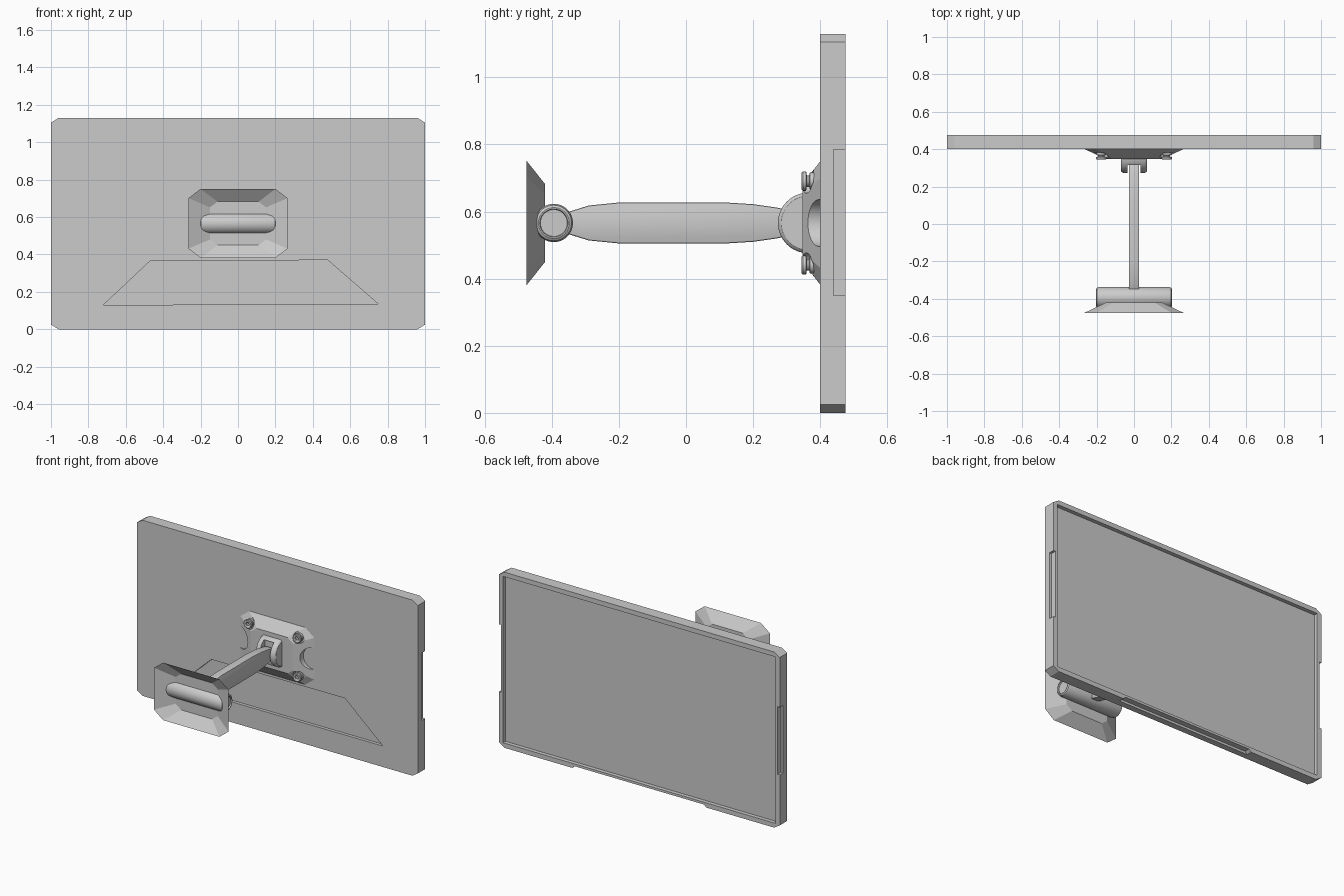
import bpy, bmesh, math

if "Cube" in bpy.data.objects:
    bpy.data.objects.remove(bpy.data.objects["Cube"], do_unlink=True)

grey = bpy.data.materials.new("plain_grey")
grey.use_nodes = True
grey.diffuse_color = (0.6, 0.6, 0.6, 1)
grey.node_tree.nodes["Principled BSDF"].inputs["Base Color"].default_value = (0.6, 0.6, 0.6, 1)

ARM_Z = 0.566  # height of the arm axis


def loft(name, rings, cap_start=True, cap_end=True, smooth=False):
    """Skin a series of matching closed rings of 3D points."""
    bm = bmesh.new()
    loops = [[bm.verts.new(p) for p in ring] for ring in rings]
    for a, b in zip(loops, loops[1:]):
        for i in range(len(a)):
            j = (i + 1) % len(a)
            bm.faces.new((a[i], a[j], b[j], b[i]))
    if cap_start:
        bm.faces.new(loops[0][::-1])
    if cap_end:
        bm.faces.new(loops[-1])
    bmesh.ops.recalc_face_normals(bm, faces=bm.faces)
    mesh = bpy.data.meshes.new(name)
    bm.to_mesh(mesh)
    bm.free()
    mesh.materials.append(grey)
    ob = bpy.data.objects.new(name, mesh)
    bpy.context.collection.objects.link(ob)
    if smooth:
        activate(ob)
        bpy.ops.object.shade_smooth_by_angle(angle=math.radians(30))
    return ob


def activate(ob):
    bpy.ops.object.select_all(action='DESELECT')
    ob.select_set(True)
    bpy.context.view_layer.objects.active = ob


def plate(name, outline, y0, y1):
    """Extrude an x-z outline along y."""
    return loft(name, [[(x, y, z) for x, z in outline] for y in (y0, y1)])


def box(name, x0, x1, y0, y1, z0, z1):
    return plate(name, [(x0, z0), (x1, z0), (x1, z1), (x0, z1)], y0, y1)


def octagon(hx, hz, cx, cz, mid):
    """Rectangle outline with cut corners."""
    return [(x, z + mid) for x, z in (
        (-hx + cx, -hz), (hx - cx, -hz), (hx, -hz + cz), (hx, hz - cz),
        (hx - cx, hz), (-hx + cx, hz), (-hx, hz - cz), (-hx, -hz + cz))]


def turned(name, profile, axis, centre, sides=32):
    """Turn (distance, radius) steps about the x or y axis."""
    rings = []
    for d, r in profile:
        ring = []
        for i in range(sides):
            t = math.tau * i / sides
            u, v = r * math.cos(t), r * math.sin(t)
            off = (d, u, v) if axis == 'x' else (u, d, v)
            ring.append([c + o for c, o in zip(centre, off)])
        rings.append(ring)
    return loft(name, rings, smooth=True)


def cut(ob, *cutters):
    for c in cutters:
        c.hide_render = True
        m = ob.modifiers.new("cut", 'BOOLEAN')
        m.operation, m.solver, m.object = 'DIFFERENCE', 'EXACT', c
        activate(ob)
        bpy.ops.object.modifier_apply(modifier=m.name)
        bpy.data.objects.remove(c, do_unlink=True)


# Screen housing with recessed display, side grips, lower groove and front recess
panel = plate("screen_housing", octagon(1, 0.565, 0.04, 0.025, 0.565), 0.4, 0.475)
cut(panel,
    box("display_cutter", -0.97, 0.97, 0.45, 0.5, 0.03, 1.1),
    box("left_grip_cutter", 0.985, 1.1, 0.44, 0.5, 0.35, 0.785),
    box("right_grip_cutter", -1.1, -0.985, 0.44, 0.5, 0.35, 0.785),
    plate("groove_cutter", [(-0.5, -0.02), (0.5, -0.02), (0.46, 0.015), (-0.46, 0.015)], 0.44, 0.5),
    plate("recess_cutter", [(-0.72, 0.13), (0.75, 0.135), (0.48, 0.37), (-0.47, 0.365)], 0.35, 0.42))

# Tapered bracket shapes: wide and narrow outlines
wide = octagon(0.265, 0.185, 0.065, 0.05, ARM_Z)
narrow = octagon(0.15, 0.116, 0.04, 0.03, ARM_Z)

# Wall bracket is a thin open shell
loft("wall_bracket", [[(x, -0.475, z) for x, z in wide],
                      [(x, -0.42, z) for x, z in narrow]], cap_start=False)

# Screen bracket with side notches and bolt pockets
bracket = loft("screen_bracket", [[(x, 0.401, z) for x, z in wide],
                                  [(x, 0.347, z) for x, z in narrow]])
for side in (-1, 1):
    cut(bracket, turned("notch_cutter", [(-0.1, 0.07), (0.1, 0.07)], 'y',
                        (side * 0.255, 0.4, ARM_Z)))
    for up in (-1, 1):
        at = (side * 0.175, 0.345, ARM_Z + up * 0.125)
        cut(bracket, turned("pocket_cutter", [(-0.1, 0.036), (0.035, 0.036)], 'y', at))
        bolt = turned("bracket_bolt", [(0, 0.025), (0.003, 0.029), (0.013, 0.029), (0.015, 0.017),
                                       (0.022, 0.017), (0.024, 0.025), (0.055, 0.025)],
                      'y', at, 20)
        cut(bolt, turned("socket_cutter", [(-0.02, 0.013), (0.01, 0.013)], 'y', at, 6))

# Wall pivot barrel with rounded rims and sunken end caps
rim = [(0.195, 0.04), (0.203, 0.042), (0.203, 0.046), (0.198, 0.053), (0.185, 0.057)]
turned("wall_pivot", [(-d, r) for d, r in rim] + rim[::-1], 'x', (0, -0.394, ARM_Z), 48)

# Arm: rounded bar with softened edges
half = [(-0.36, 0.03), (-0.335, 0.038), (-0.29, 0.052), (-0.2, 0.061), (0.12, 0.061),
        (0.2, 0.056), (0.27, 0.046), (0.32, 0.036)]
side_line = [(y, ARM_Z + h) for y, h in half] + [(y, ARM_Z - h) for y, h in half[::-1]]
arm = loft("arm", [[(x, y, z) for y, z in side_line] for x in (-0.027, 0.027)])
bevel = arm.modifiers.new("soft_edges", 'BEVEL')
bevel.width, bevel.segments, bevel.limit_method = 0.005, 2, 'ANGLE'
bevel.angle_limit = math.radians(40)
activate(arm)
bpy.ops.object.modifier_apply(modifier=bevel.name)
bpy.ops.object.shade_smooth_by_angle(angle=math.radians(30))

# Screen pivot: half disc fork with a slot for the arm
edge = [(0.07, 0.08), (0.066, 0.086), (0.058, 0.09)]
fork = turned("screen_pivot", [(-d, r) for d, r in edge] + edge[::-1], 'x',
              (0, 0.364, ARM_Z), 48)
cut(fork,
    box("back_cutter", -0.2, 0.2, 0.36, 0.6, 0.3, 0.8),
    box("slot_cutter", -0.036, 0.036, 0.2, 0.325, ARM_Z - 0.075, ARM_Z + 0.075))
